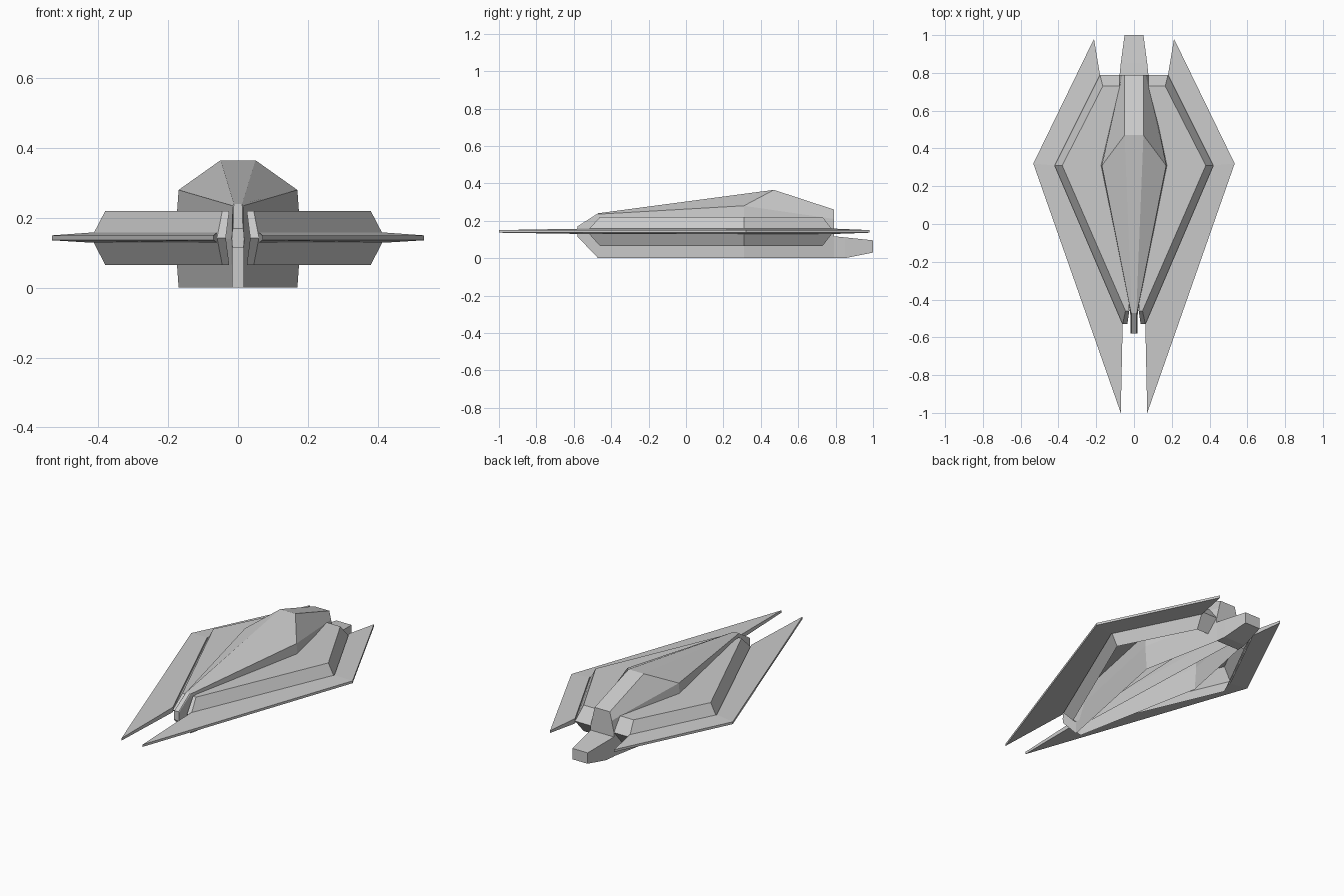
import bpy, bmesh

if "Cube" in bpy.data.objects:
    bpy.data.objects.remove(bpy.data.objects["Cube"])


def loft(name, sections, closed=False, cap_start=False, cap_end=False, mirror=False):
    """Skin a list of matching point rows; optional end caps and x mirror."""
    bm = bmesh.new()
    rows = [[bm.verts.new(p) for p in s] for s in sections]
    n = len(rows[0])
    for a, b in zip(rows, rows[1:]):
        for i in range(n if closed else n - 1):
            j = (i + 1) % n
            bm.faces.new((a[i], a[j], b[j], b[i]))
    if cap_start:
        bm.faces.new(rows[0])
    if cap_end:
        bm.faces.new(rows[-1])
    bmesh.ops.remove_doubles(bm, verts=bm.verts, dist=0.0005)
    bmesh.ops.recalc_face_normals(bm, faces=bm.faces)
    mesh = bpy.data.meshes.new(name)
    bm.to_mesh(mesh)
    bm.free()
    obj = bpy.data.objects.new(name, mesh)
    bpy.context.collection.objects.link(obj)
    if mirror:
        obj.modifiers.new("Mirror", "MIRROR").use_mirror_merge = False
    return obj


def both(half):
    """Complete a half section: right side, then left side back again."""
    return [(-x, y, z) for x, y, z in reversed(half)] + list(half)


# Central hull: ridge, shoulder, waist, lower rim; hollow underneath
loft("central_hull", [both(h) for h in (
    [(.014, -.58, .17), (.016, -.58, .165), (.018, -.58, .14), (.016, -.58, .115)],
    [(.012, -.47, .24), (.016, -.47, .235), (.02, -.47, .14), (.016, -.47, 0)],
    [(.05, .47, .365), (.17, .31, .28), (.18, .31, .14), (.17, .31, 0)],
    [(.05, .79, .26), (.062, .79, .21), (.078, .79, .14), (.074, .79, 0)],
)], cap_start=True, cap_end=True)

# Tail boom behind the hull
loft("tail_boom", [
    [(-w, y, lo), (w, y, lo), (w, y, hi), (-w, y, hi)]
    for y, w, lo, hi in ((.79, .076, 0, .117), (.85, .07, 0, .111), (1.0, .05, .03, .095))
], closed=True, cap_end=True)

# Side hulls: bevelled shells widest at the wing line, open below
rim = [(.025, -.46), (.045, -.46), (.38, .31), (.165, .73), (.076, .73)]
waist = [(.035, -.53), (.06, -.53), (.42, .31), (.18, .79), (.076, .79)]
loft("side_hulls", [
    [(x, y, .22) for x, y in rim],
    [(x, y, .143) for x, y in waist],
    [(x, y, .065) for x, y in rim],
], closed=True, cap_start=True, mirror=True)

# Thin wing blades around the side hulls, thinner at the outer edge
inner = [(.06, -.53), (.42, .31), (.18, .79)]
outer = [(.07, -1.0), (.533, .32), (.212, .98)]
loft("wing_blades", [
    [(*a, .158), (*b, .15), (*b, .136), (*a, .129)]
    for a, b in zip(inner, outer)
], closed=True, cap_start=True, cap_end=True, mirror=True)
